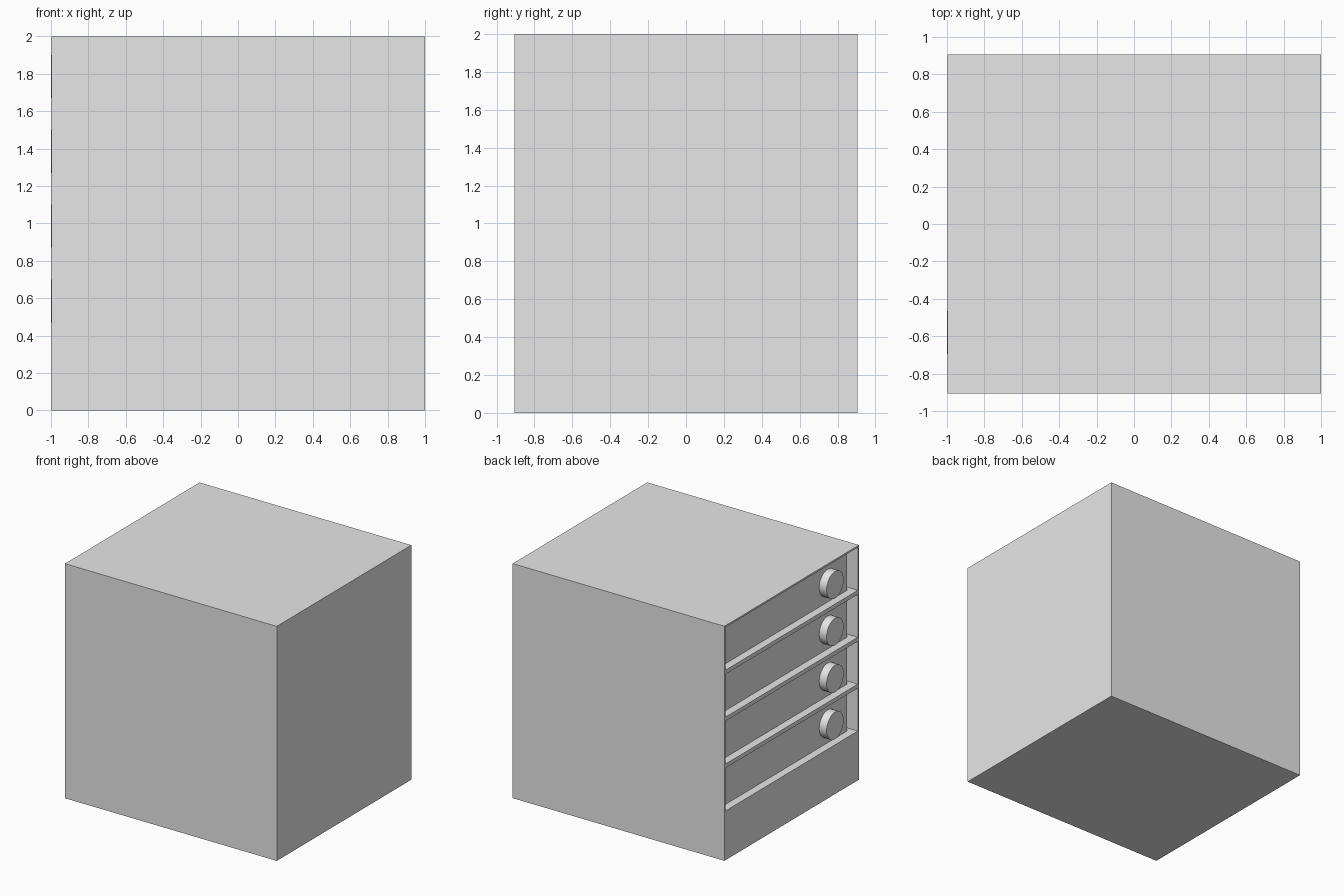
import bpy
import bmesh
from math import pi
from mathutils import Matrix

cube = bpy.data.objects.get("Cube")
if cube:
    bpy.data.objects.remove(cube, do_unlink=True)

grey = bpy.data.materials.new("plain grey")
grey.use_nodes = True
grey.diffuse_color = (0.8, 0.8, 0.8, 1)
grey.node_tree.nodes["Principled BSDF"].inputs["Base Color"].default_value = (0.8, 0.8, 0.8, 1)

# Overall cabinet sizes
FRONT, BACK = -0.997, 1.0
HALF = 0.906
WALL = 0.016
HEIGHT = 2.0
FIRST, STEP, SHELF = 0.42, 0.4, 0.035
DRAWER_FRONT, DRAWER_HALF, DRAWER_H = -0.93, 0.842, 0.33


def add_box(bm, x, y, z):
    """Add a box given its (low, high) span on each axis."""
    spans = (x, y, z)
    centre = [(a + b) / 2 for a, b in spans]
    size = [b - a for a, b in spans]
    matrix = Matrix.Translation(centre) @ Matrix.Diagonal((*size, 1))
    bmesh.ops.create_cube(bm, size=1, matrix=matrix)


def finish(bm, name):
    mesh = bpy.data.meshes.new(name)
    bm.to_mesh(mesh)
    bm.free()
    mesh.materials.append(grey)
    obj = bpy.data.objects.new(name, mesh)
    bpy.context.collection.objects.link(obj)
    return obj


def box(name, x, y, z):
    bm = bmesh.new()
    add_box(bm, x, y, z)
    return finish(bm, name)


# Cabinet body, hollowed by one opening per drawer
body = box("cabinet_body", (FRONT, BACK), (-HALF, HALF), (0, HEIGHT))
bm = bmesh.new()
for i in range(4):
    low = FIRST + i * STEP
    add_box(bm, (FRONT - 0.1, BACK - WALL), (WALL - HALF, HALF - WALL),
            (low, low + STEP - SHELF))
cutter = finish(bm, "opening_cutter")
cutter.hide_render = True
cutter.hide_set(True)
cut = body.modifiers.new("openings", 'BOOLEAN')
cut.object = cutter
cut.solver = 'EXACT'
bpy.context.view_layer.objects.active = body
bpy.ops.object.modifier_apply(modifier=cut.name)
bpy.data.objects.remove(cutter, do_unlink=True)

# Drawers: open trays with a round knob near the right-hand end
for i in range(4):
    low = FIRST + i * STEP + 0.001
    high = low + DRAWER_H
    tray = box(f"drawer_{i + 1}", (DRAWER_FRONT, BACK - 0.1),
               (-DRAWER_HALF, DRAWER_HALF), (low, high))
    bm = bmesh.new()
    bm.from_mesh(tray.data)
    top = [f for f in bm.faces if f.normal.z > 0.9]
    bmesh.ops.inset_region(bm, faces=top, thickness=0.03)
    bmesh.ops.translate(bm, verts=top[0].verts, vec=(0, 0, 0.03 - DRAWER_H))
    bm.to_mesh(tray.data)
    bm.free()

    depth = DRAWER_FRONT + 1.0
    bm = bmesh.new()
    place = Matrix.Translation((-1 + depth / 2, -0.581, (low + high) / 2))
    bmesh.ops.create_cone(bm, cap_ends=True, segments=32, radius1=0.115,
                          radius2=0.115, depth=depth,
                          matrix=place @ Matrix.Rotation(pi / 2, 4, 'Y'))
    knob = finish(bm, f"drawer_knob_{i + 1}")
    bpy.ops.object.select_all(action='DESELECT')
    knob.select_set(True)
    bpy.context.view_layer.objects.active = knob
    bpy.ops.object.shade_smooth_by_angle()
